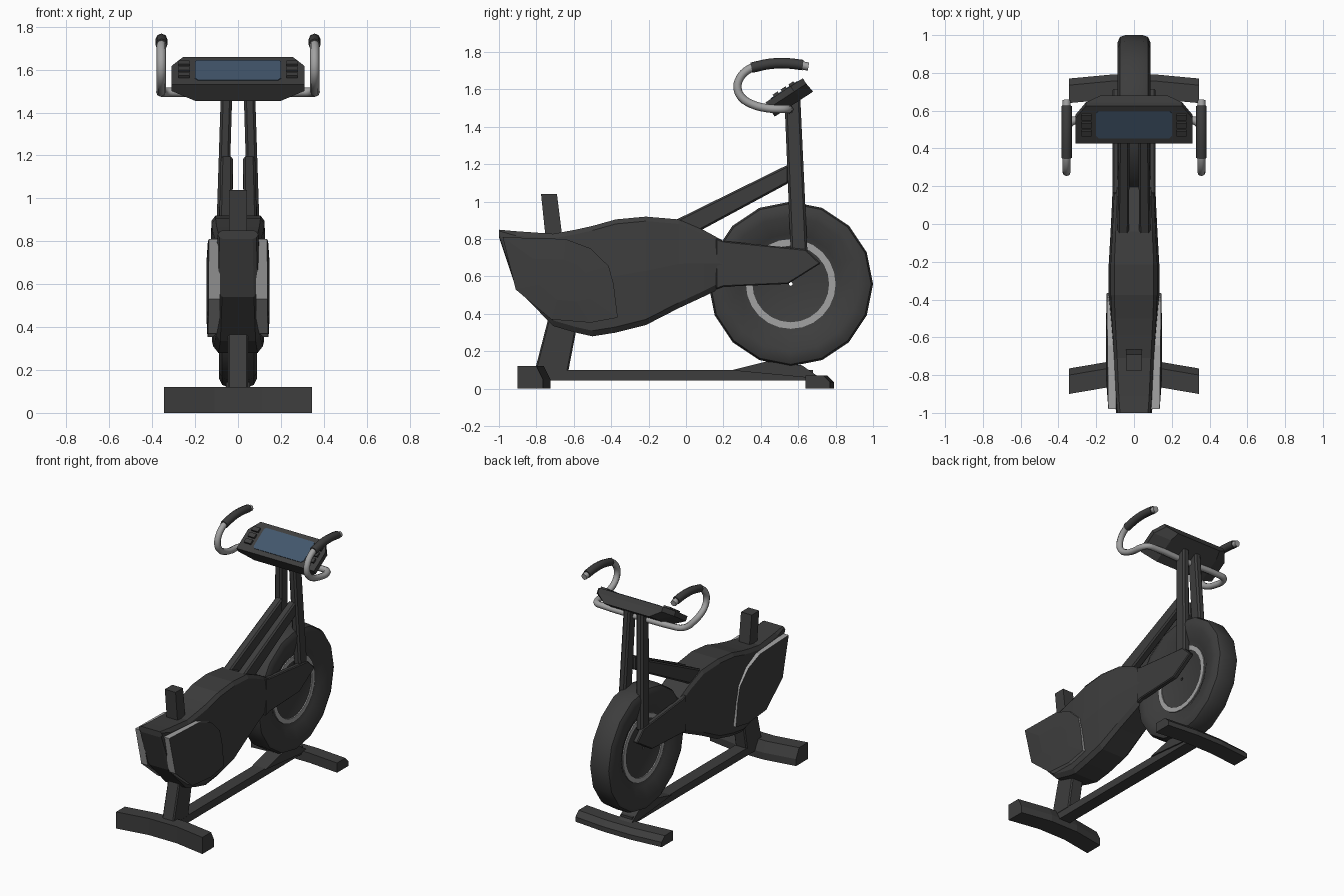
import bpy, bmesh, math
from mathutils import Vector

if "Cube" in bpy.data.objects:
    bpy.data.objects.remove(bpy.data.objects["Cube"])

def material(name, r, g, b):
    m = bpy.data.materials.new(name)
    m.diffuse_color = (r, g, b, 1)
    m.use_nodes = True
    m.node_tree.nodes["Principled BSDF"].inputs["Base Color"].default_value = m.diffuse_color
    return m

DARK = material("charcoal plastic", 0.047, 0.047, 0.047)
GREY = material("light grey metal", 0.36, 0.36, 0.36)
BLUE = material("screen blue", 0.055, 0.095, 0.15)

def finish(name, bm, mats, mirror=False, bevel=0, smooth=0):
    bmesh.ops.recalc_face_normals(bm, faces=bm.faces)
    me = bpy.data.meshes.new(name)
    bm.to_mesh(me)
    bm.free()
    ob = bpy.data.objects.new(name, me)
    bpy.context.collection.objects.link(ob)
    for m in mats:
        me.materials.append(m)
    if smooth:
        select(ob)
        bpy.ops.object.shade_smooth_by_angle(angle=math.radians(smooth))
    if bevel:
        b = ob.modifiers.new("bevel", 'BEVEL')
        b.width, b.segments = bevel, 1
    if mirror:
        ob.modifiers.new("mirror", 'MIRROR')
    return ob

def select(ob):
    bpy.ops.object.select_all(action='DESELECT')
    ob.select_set(True)
    bpy.context.view_layer.objects.active = ob

def loft(name, loops, mat=DARK, closed=False, **kw):
    """Skin between point loops; cap the ends unless the loft is a ring."""
    bm = bmesh.new()
    rings = [[bm.verts.new(p) for p in lp] for lp in loops]
    pairs = list(zip(rings, rings[1:])) + ([(rings[-1], rings[0])] if closed else [])
    n = len(rings[0])
    for a, b in pairs:
        for i in range(n):
            j = (i + 1) % n
            bm.faces.new((a[i], a[j], b[j], b[i]))
    if not closed:
        bm.faces.new(rings[0])
        bm.faces.new(rings[-1])
    return finish(name, bm, [mat], **kw)

def extrude_x(name, prof, x0, x1, **kw):
    return loft(name, [[(x, y, z) for y, z in prof] for x in (x0, x1)], **kw)

def revolve(name, prof, n, mat, **kw):
    """Spin an (x, radius) profile about the wheel axle."""
    loops = []
    for i in range(n):
        a = 2 * math.pi * i / n
        loops.append([(x, WY + r * math.cos(a), WZ + r * math.sin(a)) for x, r in prof])
    return loft(name, loops, mat, closed=True, **kw)

def tube(name, pts, r, mat):
    cu = bpy.data.curves.new(name, 'CURVE')
    cu.dimensions, cu.bevel_depth, cu.bevel_resolution = '3D', r, 2
    cu.resolution_u, cu.use_fill_caps = 3, True
    sp = cu.splines.new('BEZIER')
    sp.bezier_points.add(len(pts) - 1)
    for bp, p in zip(sp.bezier_points, pts):
        bp.co = p
        bp.handle_left_type = bp.handle_right_type = 'AUTO'
    cu.materials.append(mat)
    ob = bpy.data.objects.new(name, cu)
    bpy.context.collection.objects.link(ob)
    select(ob)
    bpy.ops.object.convert(target='MESH')
    ob = bpy.context.object
    bpy.ops.object.shade_smooth_by_angle(angle=math.radians(50))
    ob.modifiers.new("mirror", 'MIRROR')

# Flywheel with dished sides, and its grey rings
WY, WZ = 0.56, 0.56
half = [(0.05, 0.01), (0.05, 0.25), (0.062, 0.27), (0.086, 0.36),
        (0.088, 0.40), (0.074, 0.43), (0.045, 0.44)]
revolve("flywheel", half + [(-x, r) for x, r in reversed(half)], 16, DARK, smooth=35)
revolve("flywheel_ring", [(0.045, 0.205), (0.058, 0.205), (0.058, 0.24), (0.045, 0.24)],
        24, GREY, mirror=True)

# Main body: chamfered sections along y (y, top, bottom, half width)
stations = [(-1, .85, .81, .095), (-.91, .842, .54, .103), (-.71, .828, .335, .114),
            (-.59, .85, .30, .122), (-.5, .87, .28, .128), (-.375, .905, .30, .134),
            (-.215, .92, .34, .134), (-.04, .905, .43, .124), (.1, .845, .495, .117),
            (.2, .79, .545, .113)]
loops = []
for y, t, b, w in stations:
    c = min(0.03, 0.2 * (t - b))
    right = [(.78 * w, t), (.92 * w, t - .8 * c), (w, (t + b) / 2), (.9 * w, b + c), (.72 * w, b)]
    loops.append([(x, y, z) for x, z in right] + [(-x, y, z) for x, z in reversed(right)])
loft("main_body", loops)

# Fork arms either side of the wheel
extrude_x("fork_arm", [(.16, .805), (.2, .79), (.64, .745), (.72, .67), (.545, .56),
                       (.2, .545), (.16, .53)], .076, .113, mirror=True, bevel=.006)

# Side covers: bulged dark face with a grey rim
outline = [(-.98, .81), (-.643, .80), (-.51, .75), (-.413, .655), (-.387, .56),
           (-.365, .38), (-.51, .353), (-.72, .37), (-.91, .53)]
bm = bmesh.new()
def rim_x(y, z, k=0):
    return 0.136 + 0.008 * (y + .98) / .6 + k
inner = [bm.verts.new((.085, y, z)) for y, z in outline]
outer = [bm.verts.new((rim_x(y, z), y, z)) for y, z in outline]
mid = [bm.verts.new((.148, -.66 + .5 * (y + .66), .58 + .5 * (z - .58))) for y, z in outline]
n = len(outline)
for i in range(n):
    j = (i + 1) % n
    bm.faces.new((inner[i], inner[j], outer[j], outer[i])).material_index = 1
    bm.faces.new((outer[i], outer[j], mid[j], mid[i]))
bm.faces.new(mid)
bm.faces.new(inner)
finish("side_cover", bm, [DARK, GREY], mirror=True)

# Seat post and front support
extrude_x("seat_post", [(-.775, 1.04), (-.69, 1.04), (-.66, .80), (-.75, .80)], -.043, .043)
extrude_x("front_support", [(-.73, .40), (-.57, .40), (-.63, .09), (-.81, .09)],
          -.047, .047, bevel=.008)

# Base rail and wedge under the wheel
extrude_x("base_rail", [(-.76, .10), (.68, .10), (.68, .045), (-.76, .045)], -.045, .045)
extrude_x("wheel_wedge", [(.24, .098), (.43, .145), (.62, .125), (.70, .07), (.64, .06)],
          -.055, .055)

# Feet: each bows towards the back at its middle
def foot(name, prof, bow):
    loft(name, [[(x, y + (bow if abs(x) < .2 else 0), z) for y, z in prof]
                for x in (-.345, -.11, .11, .345)])
foot("front_foot", [(-.9, 0), (-.9, .12), (-.80, .12), (-.765, .05), (-.765, 0)], .04)
foot("rear_foot", [(.64, 0), (.64, .07), (.735, .07), (.77, .035), (.77, 0)], .022)

# Twin uprights and diagonal struts
def quad(x0, x1, y0, y1, z):
    return [(x0, y0, z), (x1, y0, z), (x1, y1, z), (x0, y1, z)]
loft("upright", [quad(.05, .105, .56, .65, .72), quad(.024, .077, .525, .61, 1.58)],
     mirror=True, bevel=.012)
loft("diagonal_strut", [[(.024, .55, 1.20), (.08, .55, 1.20), (.08, .55, 1.10), (.024, .55, 1.10)],
                        [(.026, -.10, .88), (.088, -.10, .88), (.088, .03, .82), (.026, .03, .82)]],
     mirror=True, bevel=.01)

# Console, in its own tilted frame (x, up the slope, out of the face)
O, V, N = Vector((0, .425, 1.53)), Vector((0, .838, .545)), Vector((0, -.545, .838))
def tilt(pts, w):
    return [O + Vector((x, 0, 0)) + V * v + N * w for x, v in pts]
def both(pts):
    return pts + [(-x, v) for x, v in reversed(pts)]
top = both([(.31, 0), (.31, .16), (.255, .238)])
low = both([(.2, 0), (.2, .18), (.18, .245)])
loft("console", [tilt(top, 0), tilt(top, -.035), tilt(low, -.09)])
loft("screen", [tilt(both([(.185, .035), (.2, .05), (.2, .195), (.19, .205)]), w)
                for w in (-.004, .004)], BLUE)
for i in range(3):
    v = .055 + .05 * i
    loft("console_button_%d" % (i + 1),
         [tilt([(.225, v), (.278, v), (.278, v + .032), (.225, v + .032)], w)
          for w in (-.005, .014)], mirror=True)

# Handlebars with dark grips
HX = .357
tube("handlebar", [(0, .55, 1.49), (.29, .55, 1.495), (.335, .54, 1.495), (HX, .50, 1.495),
                   (HX, .43, 1.50), (HX, .35, 1.522), (HX, .295, 1.56), (HX, .275, 1.61),
                   (HX, .288, 1.66), (HX, .32, 1.697), (HX, .37, 1.722), (HX, .46, 1.738),
                   (HX, .56, 1.738), (HX, .655, 1.722)], .022, GREY)
tube("hand_grip", [(HX, .35, 1.716), (HX, .45, 1.737), (HX, .55, 1.739), (HX, .625, 1.73)],
     .028, DARK)
